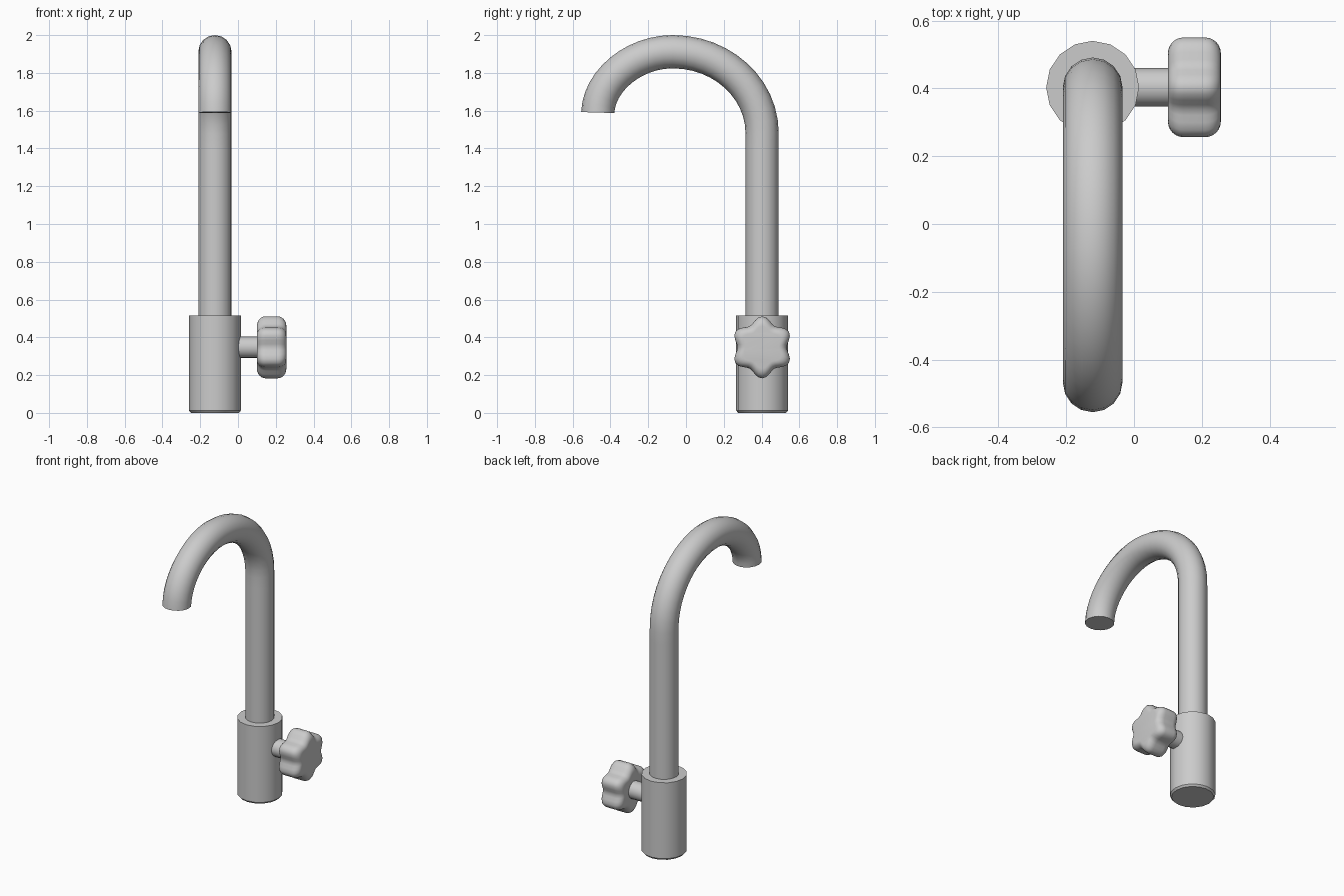
import bpy, bmesh
from math import sin, cos, pi, radians

cube = bpy.data.objects.get("Cube")
if cube:
    bpy.data.objects.remove(cube, do_unlink=True)

metal = bpy.data.materials.new("brushed_grey")
metal.use_nodes = True
grey = (0.6, 0.6, 0.6, 1)
metal.diffuse_color = grey
metal.node_tree.nodes["Principled BSDF"].inputs["Base Color"].default_value = grey

AXIS_X, AXIS_Y = -0.122, 0.403   # vertical axis of the tap
KNOB_Z = 0.347


def finish(obj, angle=35):
    """Give the part its material and smooth shading with sharp edges."""
    obj.data.materials.clear()
    obj.data.materials.append(metal)
    bpy.ops.object.select_all(action='DESELECT')
    obj.select_set(True)
    bpy.context.view_layer.objects.active = obj
    bpy.ops.object.shade_smooth_by_angle(angle=radians(angle))


def loft(name, profile, sides, place, lobe=0, angle=35):
    """Join rings of (height, radius) into a closed solid; place maps to space."""
    bm = bmesh.new()
    rings = []
    for h, r in profile:
        ring = []
        for i in range(sides):
            a = 2 * pi * i / sides
            rr = r * (1 + lobe * cos(6 * a))
            ring.append(bm.verts.new(place(h, rr * cos(a), rr * sin(a))))
        rings.append(ring)
    for low, high in zip(rings, rings[1:]):
        for i in range(sides):
            j = (i + 1) % sides
            bm.faces.new((low[i], low[j], high[j], high[i]))
    bm.faces.new(rings[0][::-1])
    bm.faces.new(rings[-1])
    bmesh.ops.recalc_face_normals(bm, faces=bm.faces[:])
    mesh = bpy.data.meshes.new(name)
    bm.to_mesh(mesh)
    bm.free()
    obj = bpy.data.objects.new(name, mesh)
    bpy.context.collection.objects.link(obj)
    finish(obj, angle)


def upright(h, u, v):
    return (AXIS_X + u, AXIS_Y + v, h)


def sideways(h, u, v):
    return (h, AXIS_Y + v, KNOB_Z + u)


# Body with a small chamfer at the foot
loft("tap_body", [(0, 0.127), (0.012, 0.137), (0.515, 0.137)], 16, upright)

# Stem between body and knob
loft("knob_stem", [(-0.02, 0.057), (0.13, 0.057)], 16, sideways)

# Six-lobed knob with a rounded rim
x0, x1, radius, rim = 0.1, 0.256, 0.147, 0.046
arc = [i * pi / 12 for i in range(7)]
back = [(x0 + rim * (1 - sin(a)), radius - rim * (1 - cos(a))) for a in reversed(arc)]
front = [(x1 - rim * (1 - sin(a)), radius - rim * (1 - cos(a))) for a in arc]
loft("knob", back + front, 48, sideways, lobe=0.116, angle=40)

# Swan-neck spout: (y, z) with incoming and outgoing handles
path = [((AXIS_Y, 0.48), (AXIS_Y, 0.3), (AXIS_Y, 0.8)),
        ((AXIS_Y, 1.48), (AXIS_Y, 1.2), (AXIS_Y, 1.72)),
        ((-0.07, 1.912), (0.19, 1.912), (-0.28, 1.912)),
        ((-0.467, 1.59), (-0.462, 1.755), (-0.467, 1.5))]
curve = bpy.data.curves.new("spout", 'CURVE')
curve.dimensions = '3D'
curve.bevel_depth = 0.088
curve.bevel_resolution = 6
curve.resolution_u = 12
curve.use_fill_caps = True
spline = curve.splines.new('BEZIER')
spline.bezier_points.add(len(path) - 1)
for point, (co, left, right) in zip(spline.bezier_points, path):
    point.handle_left_type = point.handle_right_type = 'FREE'
    point.co = (AXIS_X, *co)
    point.handle_left = (AXIS_X, *left)
    point.handle_right = (AXIS_X, *right)
spout = bpy.data.objects.new("spout", curve)
bpy.context.collection.objects.link(spout)
bpy.ops.object.select_all(action='DESELECT')
spout.select_set(True)
bpy.context.view_layer.objects.active = spout
bpy.ops.object.convert(target='MESH')
spout = bpy.context.view_layer.objects.active

# Weld the end caps to the tube
bm = bmesh.new()
bm.from_mesh(spout.data)
bmesh.ops.remove_doubles(bm, verts=bm.verts[:], dist=0.0005)
bmesh.ops.recalc_face_normals(bm, faces=bm.faces[:])
bm.to_mesh(spout.data)
bm.free()
finish(spout)
